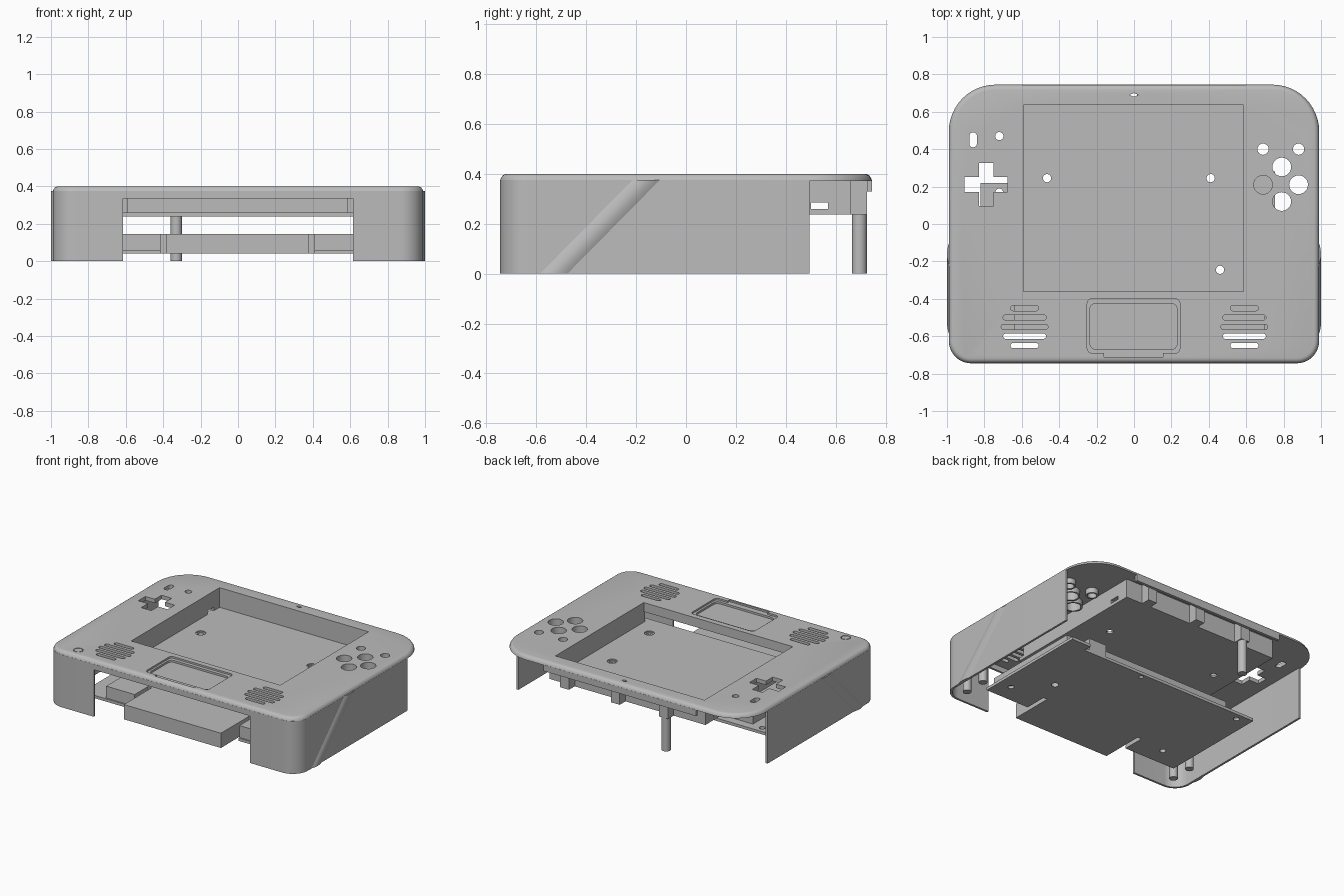
import bpy, bmesh, math
from mathutils import Vector

if "Cube" in bpy.data.objects:
    bpy.data.objects.remove(bpy.data.objects["Cube"])

grey = bpy.data.materials.new("Plain grey")
grey.use_nodes = True
GREY = (0.5, 0.5, 0.5, 1)
grey.diffuse_color = GREY
grey.node_tree.nodes["Principled BSDF"].inputs["Base Color"].default_value = GREY


def finish(name, bm):
    bmesh.ops.recalc_face_normals(bm, faces=bm.faces)
    mesh = bpy.data.meshes.new(name)
    bm.to_mesh(mesh)
    bm.free()
    obj = bpy.data.objects.new(name, mesh)
    bpy.context.collection.objects.link(obj)
    mesh.materials.append(grey)
    return obj


def loft(bm, rings):
    """Closed solid through rings of 3D points."""
    rows = [[bm.verts.new(p) for p in ring] for ring in rings]
    n = len(rows[0])
    for a, b in zip(rows, rows[1:]):
        for i in range(n):
            bm.faces.new((a[i], a[(i + 1) % n], b[(i + 1) % n], b[i]))
    bm.faces.new(rows[0][::-1])
    bm.faces.new(rows[-1])


def prism(bm, outline, z0, z1):
    loft(bm, [[(x, y, z) for x, y in outline] for z in (z0, z1)])


def arc(cx, cy, r, a0, a1, n):
    return [(cx + r * math.cos(math.radians(a0 + (a1 - a0) * i / n)),
             cy + r * math.sin(math.radians(a0 + (a1 - a0) * i / n))) for i in range(n + 1)]


def circle(cx, cy, r, n=24):
    return arc(cx, cy, r, 0, 360, n)[:-1]


def rounded(x0, x1, y0, y1, front, back, n=8):
    return (arc(x1 - back, y1 - back, back, 0, 90, n) + arc(x0 + back, y1 - back, back, 90, 180, n)
            + arc(x0 + front, y0 + front, front, 180, 270, n) + arc(x1 - front, y0 + front, front, 270, 360, n))


def rect(x0, x1, y0, y1):
    return [(x0, y0), (x1, y0), (x1, y1), (x0, y1)]


def solid(name, *parts):
    """Object made of (outline, z0, z1) prisms."""
    bm = bmesh.new()
    for part in parts:
        prism(bm, *part)
    return finish(name, bm)


def cut(obj, *parts):
    """Subtract prisms and keep the result as plain geometry."""
    cutter = solid("cutter", *parts)
    cutter.hide_render = True
    mod = obj.modifiers.new("cut", "BOOLEAN")
    mod.operation, mod.solver, mod.object = "DIFFERENCE", "EXACT", cutter
    mesh = bpy.data.meshes.new_from_object(obj.evaluated_get(bpy.context.evaluated_depsgraph_get()))
    obj.modifiers.clear()
    obj.data = mesh
    bpy.data.objects.remove(cutter)


def smooth(obj):
    bpy.ops.object.select_all(action="DESELECT")
    obj.select_set(True)
    bpy.context.view_layer.objects.active = obj
    bpy.ops.object.shade_smooth_by_angle(angle=math.radians(35))


W, D, T = 0.99, 0.745, 0.015
FRONT_R, BACK_R = 0.12, 0.25

# Top cover with a rounded upper rim
bm = bmesh.new()
rings = []
for inset, z in ((0, 0.372), (0.003, 0.383), (0.01, 0.393), (0.018, 0.398), (0.028, 0.4)):
    outline = rounded(-W + inset, W - inset, -D + inset, D - inset, FRONT_R - inset, BACK_R - inset, 12)
    rings.append([(x, y, z) for x, y in outline])
loft(bm, rings)
cover = finish("top_cover", bm)

# Cover openings: screen, buttons, pad, speakers, track pad
buttons = [(0.69, 0.4, 0.03), (0.88, 0.4, 0.03), (0.79, 0.305, 0.05),
           (0.69, 0.21, 0.05), (0.88, 0.21, 0.05), (0.79, 0.12, 0.05)]
px, py, arm, half = -0.79, 0.21, 0.115, 0.04
quarter = [(arm, -half), (arm, half), (half, half)]
plus = []
for k in range(4):
    for x, y in quarter:
        for _ in range(k):
            x, y = -y, x
        plus.append((px + x, py + y))
openings = [rect(-0.59, 0.585, -0.36, 0.635), plus,
            rounded(-0.88, -0.84, 0.41, 0.49, 0.019, 0.019), circle(-0.72, 0.47, 0.022),
            rounded(-0.235, 0.23, -0.67, -0.425, 0.03, 0.03),
            [(-0.025, 0.69), (0, 0.68), (0.025, 0.69), (0, 0.7)]]
openings += [circle(*b) for b in buttons]
for cx in (-0.585, 0.59):
    for i, w in enumerate((0.15, 0.23, 0.25, 0.23, 0.15)):
        y = -0.45 - i * 0.05
        openings.append(rounded(cx - w / 2, cx + w / 2, y - 0.014, y + 0.014, 0.0135, 0.0135, 6))
cut(cover, *[(o, 0.3, 0.5) for o in openings])

# Shallow recesses around the track pad and the corner badge
cut(cover, (rounded(-0.25, 0.245, -0.69, -0.4, 0.025, 0.025), 0.388, 0.5),
    (circle(-0.79, -0.67, 0.032), 0.392, 0.5))
cut(cover, (rect(-0.16, 0.155, -0.71, -0.685), 0.388, 0.5))
smooth(cover)
solid("badge_disc", (circle(-0.79, -0.67, 0.027), 0.388, 0.4))
solid("track_pad_floor", (rounded(-0.25, 0.245, -0.69, -0.41, 0.03, 0.03), 0.36, 0.374))

# Side walls wrapping round the front corners
for name, s in (("left_wall", 1), ("right_wall", -1)):
    def path(inset):
        r = FRONT_R - inset
        corner = arc(W - FRONT_R, -D + FRONT_R, r, 0, -90, 12)
        return [(W - inset, 0.495)] + corner + [(0.615, -D + inset)]
    strip = [(s * x, y) for x, y in path(0) + path(T)[::-1]]
    smooth(solid(name, (strip, 0, 0.375)))

solid("front_lintel", (rect(-0.615, 0.615, -D, -D + T), 0.335, 0.375))
solid("back_lip", (rect(-0.6, 0.6, D - 0.02, D), 0.33, 0.375))

# Slanted half round ribs on the sides
for name, s in (("left_rib", 1), ("right_rib", -1)):
    bm = bmesh.new()
    rows = []
    for y, z in ((-0.53, 0.0), (-0.16, 0.375)):
        section = [(s * (W - 0.005 + 0.015 * math.sin(math.pi * i / 10)), y - 0.07 + 0.014 * i, z)
                   for i in range(11)]
        rows.append(section)
    loft(bm, rows)
    smooth(finish(name, bm))

# Guide rings under the buttons
for i, (x, y, r) in enumerate(buttons):
    ring = solid("button_guide_%d" % (i + 1), (circle(x, y, r + 0.012), 0.335, 0.374))
    cut(ring, (circle(x, y, r), 0.3, 0.5))
    smooth(ring)

# Screen tray: floor with screw holes, side and back walls, open front slot
floor = solid("screen_tray_floor", (rect(-0.615, 0.615, -0.42, 0.66), 0.238, 0.26))
screws = [(-0.465, 0.245), (0.41, 0.245), (0.46, -0.245)]
cut(floor, *[(circle(x, y, 0.022), 0.2, 0.3) for x, y in screws])
cut(floor, *[(circle(x, y, 0.033), 0.252, 0.3) for x, y in screws])
for name, x0, x1 in (("tray_right_wall", -0.615, -0.59), ("tray_left_wall", 0.585, 0.615)):
    wall = solid(name, (rect(x0, x1, -0.375, 0.66), 0.26, 0.375))
    cut(wall, (rect(x0 - 0.1, x1 + 0.1, 0.5, 0.57), 0.25, 0.285))
solid("tray_back_wall", (rect(-0.59, 0.585, 0.635, 0.66), 0.26, 0.375))
solid("tray_front_wall", (rect(-0.59, 0.585, -0.375, -0.36), 0.335, 0.375))

# Bosses behind the tray and the supporting posts
for i, x in enumerate((-0.33, 0.05, 0.45)):
    solid("back_boss_%d" % (i + 1), (rect(x - 0.035, x + 0.035, 0.655, 0.725), 0.238, 0.375))
smooth(solid("back_post", (circle(-0.33, 0.695, 0.03), 0, 0.24)))
for s in (-1, 1):
    for y in (-0.64, -0.48):
        side = "left" if s > 0 else "right"
        row = "front" if y < -0.6 else "rear"
        smooth(solid("%s_%s_post" % (side, row), (circle(s * 0.87, y, 0.028), 0.01, 0.375)))

# Lower base plate with notches beside the battery housing
base = solid("base_plate", ([(-0.82, -0.58), (0.755, -0.58), (0.755, 0.28), (0.6, 0.28),
                             (0.6, 0.22), (-0.82, 0.22)], 0.04, 0.06))
holes = [circle(0.46, -0.245, 0.024), circle(-0.62, -0.45, 0.02), circle(0.66, -0.45, 0.02),
         circle(-0.72, 0.17, 0.02), circle(0.1, 0.19, 0.015)]
notches = [rect(0.38, 0.41, -0.7, -0.42), rect(-0.415, -0.385, -0.7, -0.42)]
cut(base, *[(o, 0, 0.1) for o in holes + notches])

# Battery housing with a front that fills the opening
housing = solid("battery_housing", (rect(-0.64, 0.7, -0.57, 0.16), 0.06, 0.145))
cut(housing, *[(o, 0, 0.2) for o in holes[:1] + notches])
solid("battery_front", (rect(-0.385, 0.38, -0.735, -0.5), 0.04, 0.145))
solid("housing_block", (rect(0.42, 0.56, 0.16, 0.22), 0.06, 0.145))
